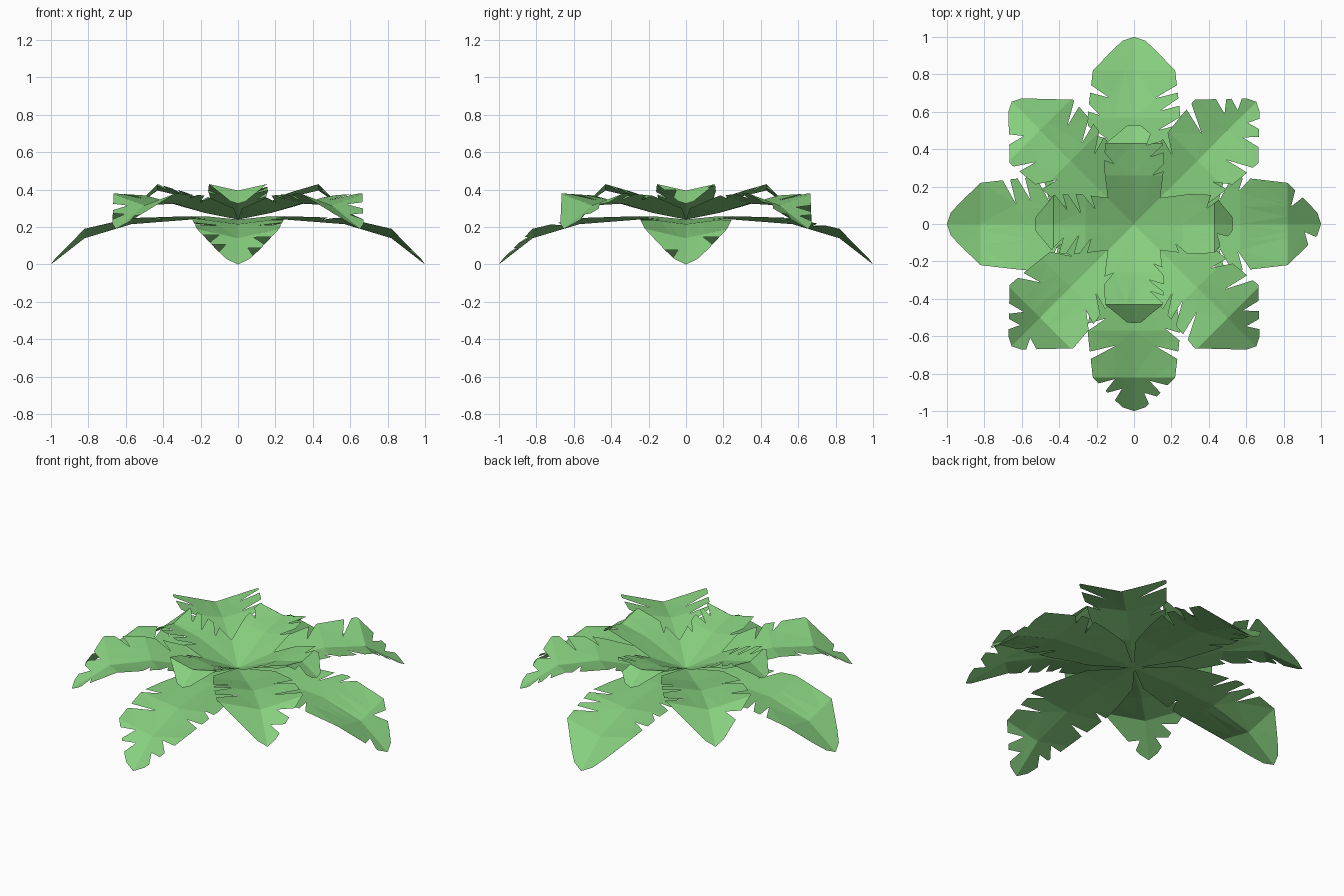
import bpy, bmesh, math
from mathutils import Vector

mat = bpy.data.materials.new("leaf_green")
mat.diffuse_color = (0.24, 0.62, 0.21, 1)


def lerp(rows, r, col):
    for a, b in zip(rows, rows[1:]):
        if r <= b[0]:
            return a[col] + (b[col] - a[col]) * (r - a[0]) / (b[0] - a[0])
    return rows[-1][col]


def half_outline(width, slits, side):
    # smooth outer edge interrupted by narrow slits opening toward the tip
    gaps = [(r - 0.018, r + 0.022) for r, d in slits]
    pts = [(r, w) for r, w in width if not any(a <= r <= b for a, b in gaps)]
    for r, d in slits:
        w = lerp(width, r, 1)
        pts += [(r - 0.018, lerp(width, r - 0.018, 1)),
                (r + 0.022, lerp(width, r + 0.022, 1))]
    pts.sort(key=lambda p: p[0])
    out = []
    for p in pts:
        out.append(p)
        for r, d in slits:
            if abs(p[0] - (r - 0.018)) < 1e-6:
                out.append((r - 0.03 - 0.15 * d, max(0.02, lerp(width, r, 1) - d)))
    return [Vector((r, side * w, 0)) for r, w in out]


def leaf(name, width, folds, angle, left, right):
    # folds: radius, midrib height, sideways slope of the blade
    bm = bmesh.new()
    for side, slits in ((1, left), (-1, right)):
        vs = [bm.verts.new(p) for p in half_outline(width, slits, side)]
        f = bm.faces.new(vs if side < 0 else vs[::-1])
        f.normal_update()
        if f.normal.z < 0:
            f.normal_flip()
    bmesh.ops.triangulate(bm, faces=bm.faces[:])
    for r, z, k in folds[1:-1]:
        bmesh.ops.bisect_plane(bm, geom=bm.verts[:] + bm.edges[:] + bm.faces[:],
                               plane_co=(r, 0, 0), plane_no=(1, 0, 0))
    bmesh.ops.triangulate(bm, faces=bm.faces[:])
    bmesh.ops.remove_doubles(bm, verts=bm.verts[:], dist=0.0005)
    for v in bm.verts:
        v.co.z = lerp(folds, v.co.x, 1) + lerp(folds, v.co.x, 2) * abs(v.co.y)
    me = bpy.data.meshes.new(name)
    bm.to_mesh(me)
    bm.free()
    me.materials.append(mat)
    ob = bpy.data.objects.new(name, me)
    ob.rotation_euler.z = math.radians(angle)
    bpy.context.collection.objects.link(ob)


# outer drooping leaves: (radius, depth) slits on the left and right edges
outer_w = [(0, 0), (0.2, 0.16), (0.4, 0.22), (0.55, 0.25), (0.65, 0.24), (0.82, 0.22),
           (0.93, 0.115), (0.98, 0.06), (1.0, 0)]
outer_f = [(0, 0.24, 0.1), (0.25, 0.24, 0.1), (0.57, 0.215, 0.13), (0.82, 0.14, 0.23),
           (1.0, 0, 0.2)]
for i, (l, r) in enumerate([
        ([(0.5, 0.12), (0.6, 0.07), (0.88, 0.07)], [(0.5, 0.12), (0.6, 0.1), (0.95, 0.05)]),
        ([(0.5, 0.1), (0.62, 0.06), (0.72, 0.1)], [(0.55, 0.12), (0.65, 0.1), (0.72, 0.12)]),
        ([(0.45, 0.12)], [(0.5, 0.12), (0.6, 0.12), (0.68, 0.13)]),
        ([(0.6, 0.08), (0.7, 0.12), (0.88, 0.08), (0.94, 0.05)],
         [(0.55, 0.1), (0.7, 0.14), (0.87, 0.07), (0.92, 0.06)])]):
    leaf(f"outer_leaf_{i + 1}", outer_w, outer_f, i * 90, l, r)

# middle diagonal leaves
mid_w = [(0, 0), (0.2, 0.17), (0.4, 0.21), (0.58, 0.23), (0.7, 0.24), (0.9, 0.05), (0.925, 0)]
mid_f = [(0, 0.24, 0.15), (0.25, 0.275, 0.2), (0.48, 0.325, 0.2), (0.71, 0.315, 0.27),
         (0.925, 0.19, 0.25)]
for i, (l, r) in enumerate([
        ([(0.45, 0.1), (0.65, 0.15), (0.8, 0.07), (0.86, 0.05)],
         [(0.5, 0.08), (0.64, 0.13), (0.78, 0.08), (0.85, 0.05)]),
        ([(0.5, 0.1), (0.65, 0.1), (0.79, 0.07)], [(0.46, 0.1), (0.55, 0.12), (0.67, 0.12)]),
        ([(0.45, 0.1), (0.55, 0.08), (0.86, 0.05)], [(0.4, 0.1), (0.62, 0.1), (0.79, 0.07), (0.85, 0.05)]),
        ([(0.5, 0.1), (0.64, 0.14), (0.78, 0.08), (0.85, 0.06)], [(0.45, 0.1), (0.52, 0.12), (0.62, 0.14)])]):
    leaf(f"middle_leaf_{i + 1}", mid_w, mid_f, 45 + i * 90, l, r)

# small inner leaves
in_w = [(0, 0), (0.14, 0.14), (0.3, 0.16), (0.43, 0.155), (0.49, 0.08), (0.525, 0.04), (0.53, 0)]
in_f = [(0, 0.24, 0.1), (0.26, 0.355, 0.15), (0.43, 0.395, 0.22), (0.53, 0.325, 0.2)]
for i, (l, r) in enumerate([
        ([(0.43, 0.07)], [(0.26, 0.05), (0.48, 0.04)]),
        ([(0.36, 0.05)], [(0.3, 0.06), (0.4, 0.07), (0.46, 0.05)]),
        ([(0.27, 0.08), (0.34, 0.1), (0.42, 0.08)], [(0.25, 0.07), (0.33, 0.1), (0.4, 0.08)]),
        ([(0.25, 0.05), (0.34, 0.08), (0.4, 0.07)], [(0.3, 0.05)])]):
    leaf(f"inner_leaf_{i + 1}", in_w, in_f, i * 90, l, r)
